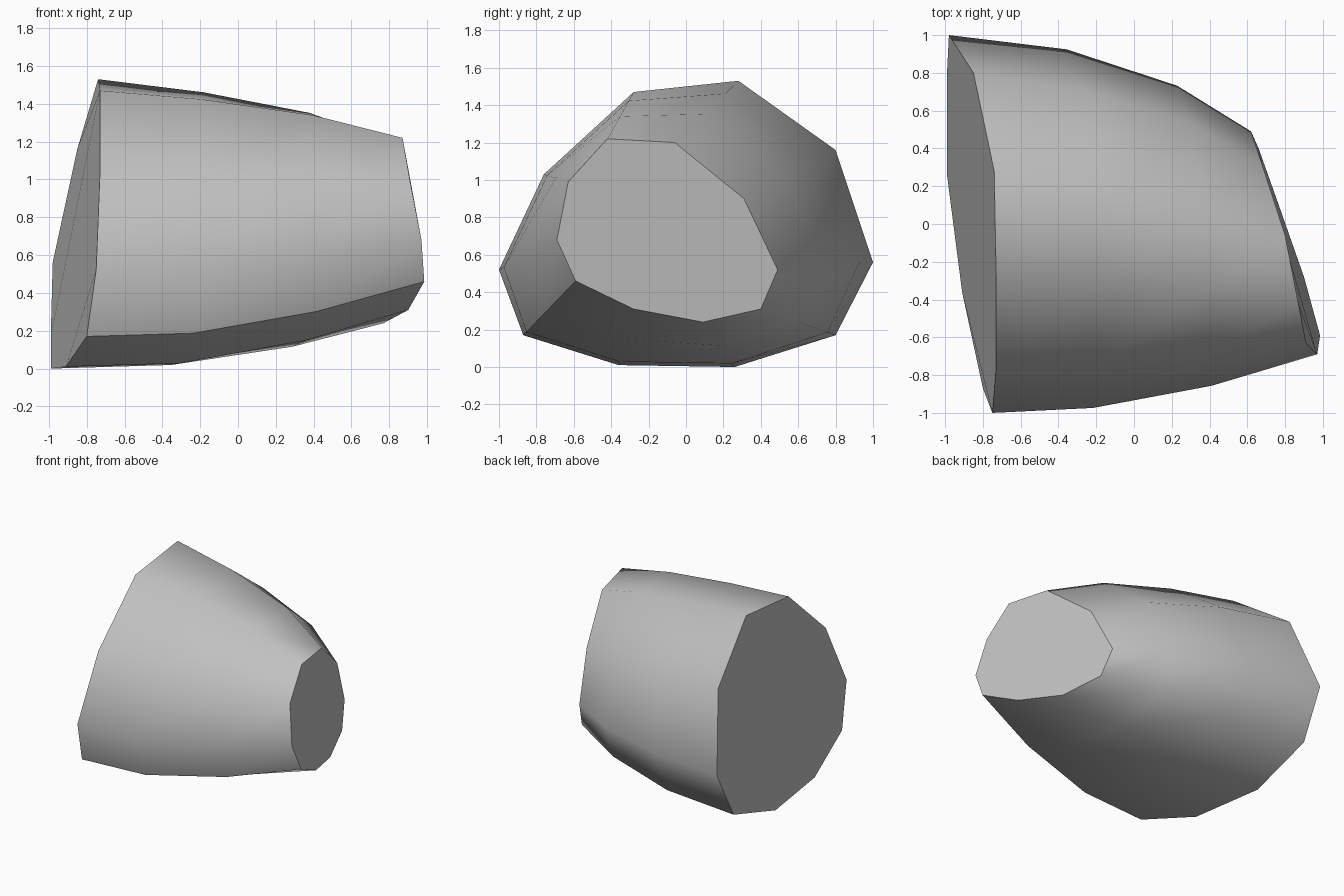
import bpy
import bmesh
from mathutils import Vector

cube = bpy.data.objects.get("Cube")
if cube:
    bpy.data.objects.remove(cube, do_unlink=True)

# Ten-sided outlines of the wide and the narrow end
WIDE = [(-.74, .28, 1.53), (-.85, .80, 1.16), (-.98, 1.0, .56), (-.99, .80, .17),
        (-.99, .26, 0), (-.91, -.36, .01), (-.80, -.87, .17), (-.75, -1.0, .52),
        (-.73, -.76, 1.03), (-.73, -.28, 1.47)]
NARROW = [(.80, -.06, 1.20), (.68, .31, .90), (.62, .49, .52), (.66, .40, .31),
          (.77, .09, .24), (.90, -.28, .31), (.985, -.59, .46), (.97, -.69, .68),
          (.91, -.63, .99), (.87, -.42, 1.22)]
CREASE = 6  # index of the sharp lengthwise edge


def between(along, inward):
    """Ring between the ends: 'along' moves it in x, 'inward' tapers it."""
    ring = []
    for a, b in zip(map(Vector, WIDE), map(Vector, NARROW)):
        s = along + .04 * a.y
        t = inward + .03 * a.y + (1 - along) * .13 * (a.z - .7)
        p = a.lerp(b, t)
        p.x = a.x + (b.x - a.x) * s
        ring.append(p)
    return ring


def make_material(name, color):
    mat = bpy.data.materials.new(name)
    mat.use_nodes = True
    mat.diffuse_color = color
    mat.node_tree.nodes["Principled BSDF"].inputs["Base Color"].default_value = color
    return mat


# Bulging tapered body lofted through four rings
bm = bmesh.new()
rings = [[bm.verts.new(p) for p in ring]
         for ring in (WIDE, between(.35, .13), between(.715, .5), NARROW)]
count = len(WIDE)
for r0, r1 in zip(rings, rings[1:]):
    for i in range(count):
        j = (i + 1) % count
        bm.faces.new((r0[i], r0[j], r1[j], r1[i])).smooth = True

# Flat end caps with sharp rims
for ring in (rings[0], rings[-1]):
    cap = bm.faces.new(ring)
    cap.smooth = False
    for edge in cap.edges:
        edge.smooth = False

# Sharp lower front crease
for r0, r1 in zip(rings, rings[1:]):
    bm.edges.get((r0[CREASE], r1[CREASE])).smooth = False

bmesh.ops.recalc_face_normals(bm, faces=bm.faces)
mesh = bpy.data.meshes.new("tapered_body")
bm.to_mesh(mesh)
bm.free()
mesh.materials.append(make_material("mid_grey", (.53, .53, .53, 1)))
body = bpy.data.objects.new("tapered_body", mesh)
bpy.context.collection.objects.link(body)
